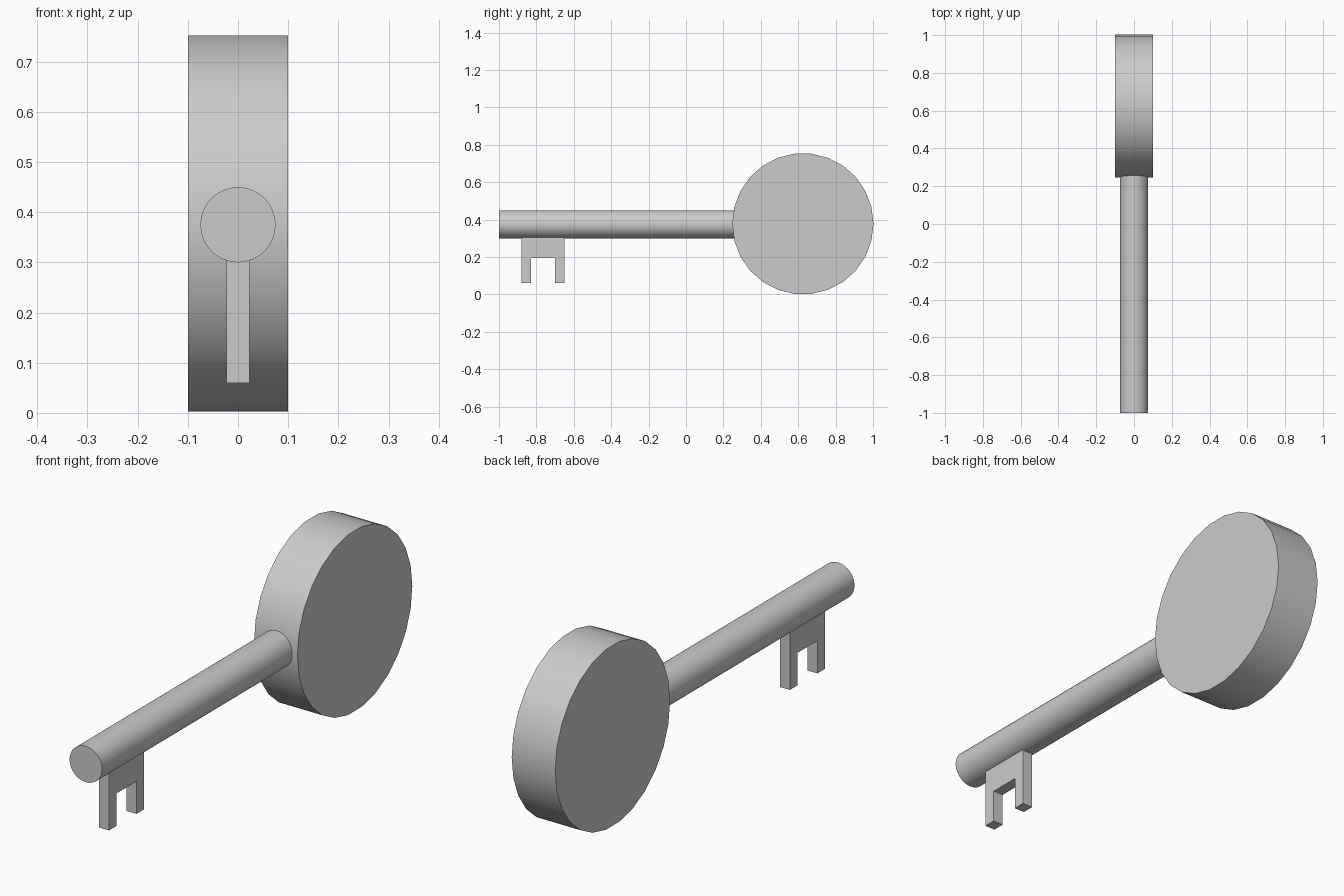
import bpy, bmesh, math

if "Cube" in bpy.data.objects:
    bpy.data.objects.remove(bpy.data.objects["Cube"])


def finish(obj, name):
    obj.name = obj.data.name = name
    bpy.context.view_layer.objects.active = obj
    return obj


def cylinder(name, sides, radius, length, location, rotation, angle=30):
    bpy.ops.mesh.primitive_cylinder_add(vertices=sides, radius=radius, depth=length,
                                        location=location, rotation=rotation)
    bpy.ops.object.shade_smooth_by_angle(angle=math.radians(angle))
    return finish(bpy.context.object, name)


# round handle disc, axis along x, a vertex at top and bottom
cylinder("key_handle", 26, 0.3775, 0.2, (0, 0.625, 0.3775), (0, math.pi / 2, 0))

# shaft along y, its inner end buried in the handle
cylinder("key_shaft", 32, 0.075, 1.35, (0, -0.325, 0.375), (math.pi / 2, 0, 0))

# two-toothed bit: side profile (y, z) extruded across x
profile = [(-0.88, 0.35), (-0.88, 0.06), (-0.83, 0.06), (-0.83, 0.195),
           (-0.70, 0.195), (-0.70, 0.06), (-0.65, 0.06), (-0.65, 0.35)]
bm = bmesh.new()
face = bm.faces.new([bm.verts.new((-0.023, y, z)) for y, z in profile])
ext = bmesh.ops.extrude_face_region(bm, geom=[face])
bmesh.ops.translate(bm, vec=(0.046, 0, 0),
                    verts=[v for v in ext["geom"] if isinstance(v, bmesh.types.BMVert)])
bmesh.ops.recalc_face_normals(bm, faces=bm.faces)
mesh = bpy.data.meshes.new("key_bit")
bm.to_mesh(mesh)
bm.free()
bit = bpy.data.objects.new("key_bit", mesh)
bpy.context.collection.objects.link(bit)
